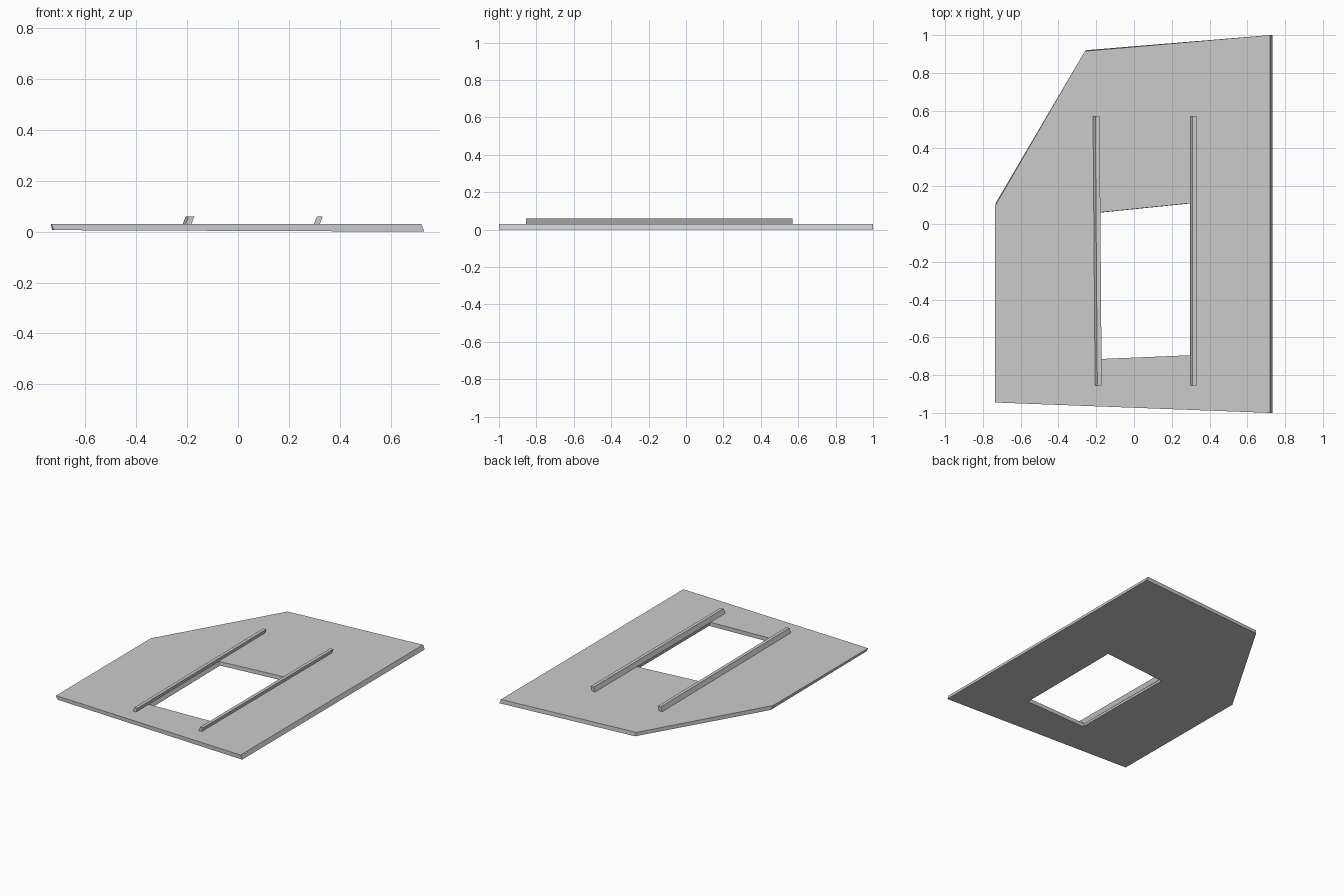
import bpy
import bmesh

cube = bpy.data.objects.get("Cube")
if cube:
    bpy.data.objects.remove(cube, do_unlink=True)

grey = bpy.data.materials.new("light grey")
grey.use_nodes = True
colour = (0.6, 0.6, 0.6, 1)
grey.diffuse_color = colour
grey.node_tree.nodes["Principled BSDF"].inputs["Base Color"].default_value = colour


def top_z(x):
    return 0.03 - 0.001 * x


def bottom_z(x):
    return 0.003 - 0.004 * x


def finish(name, bm):
    bmesh.ops.recalc_face_normals(bm, faces=bm.faces)
    mesh = bpy.data.meshes.new(name)
    bm.to_mesh(mesh)
    bm.free()
    mesh.materials.append(grey)
    obj = bpy.data.objects.new(name, mesh)
    bpy.context.collection.objects.link(obj)
    return obj


def wall(bm, lower, upper):
    """Join two matching closed loops with a band of quads."""
    for i in range(len(lower)):
        j = (i + 1) % len(lower)
        bm.faces.new((lower[i], lower[j], upper[j], upper[i]))


# Five-sided slab with leaning edges and a four-sided opening
SHEAR = 0.012
outer_top = [(-0.735, 0.095), (-0.26, 0.915), (0.72, 1), (0.72, -1), (-0.735, -0.945)]
outer_low = [(x + SHEAR, y) for x, y in outer_top]
outer_low[0] = (-0.73, 0.115)
outer_low[1] = (-0.255, 0.92)
hole_top = [(-0.192, 0.06), (0.297, 0.11), (0.297, -0.695), (-0.184, -0.715)]
hole_low = [(x + SHEAR, y) for x, y in hole_top]

bm = bmesh.new()
rings = []
for outer, hole, height in ((outer_low, hole_low, bottom_z), (outer_top, hole_top, top_z)):
    o = [bm.verts.new((x, y, height(x))) for x, y in outer]
    h = [bm.verts.new((x, y, height(x))) for x, y in hole]
    bm.faces.new((o[0], o[1], h[0]))
    for i in range(4):
        bm.faces.new((o[i + 1], o[(i + 2) % 5], h[(i + 1) % 4], h[i]))
    rings.append((o, h))
wall(bm, rings[0][0], rings[1][0])
wall(bm, rings[0][1], rings[1][1])
finish("slab", bm)


# Leaning rails along both long edges of the opening
def rail(name, front_x, back_x, width=0.023, lean=0.012):
    bm = bmesh.new()
    ends = []
    for x, y in ((front_x, -0.855), (back_x, 0.57)):
        section = ((x, top_z(x)), (x + width, top_z(x + width)),
                   (x + width + lean, 0.06), (x + lean, 0.06))
        ends.append([bm.verts.new((px, y, pz)) for px, pz in section])
        bm.faces.new(ends[-1])
    wall(bm, *ends)
    finish(name, bm)


rail("left_rail", 0.298, 0.298)
rail("right_rail", -0.206, -0.217)
